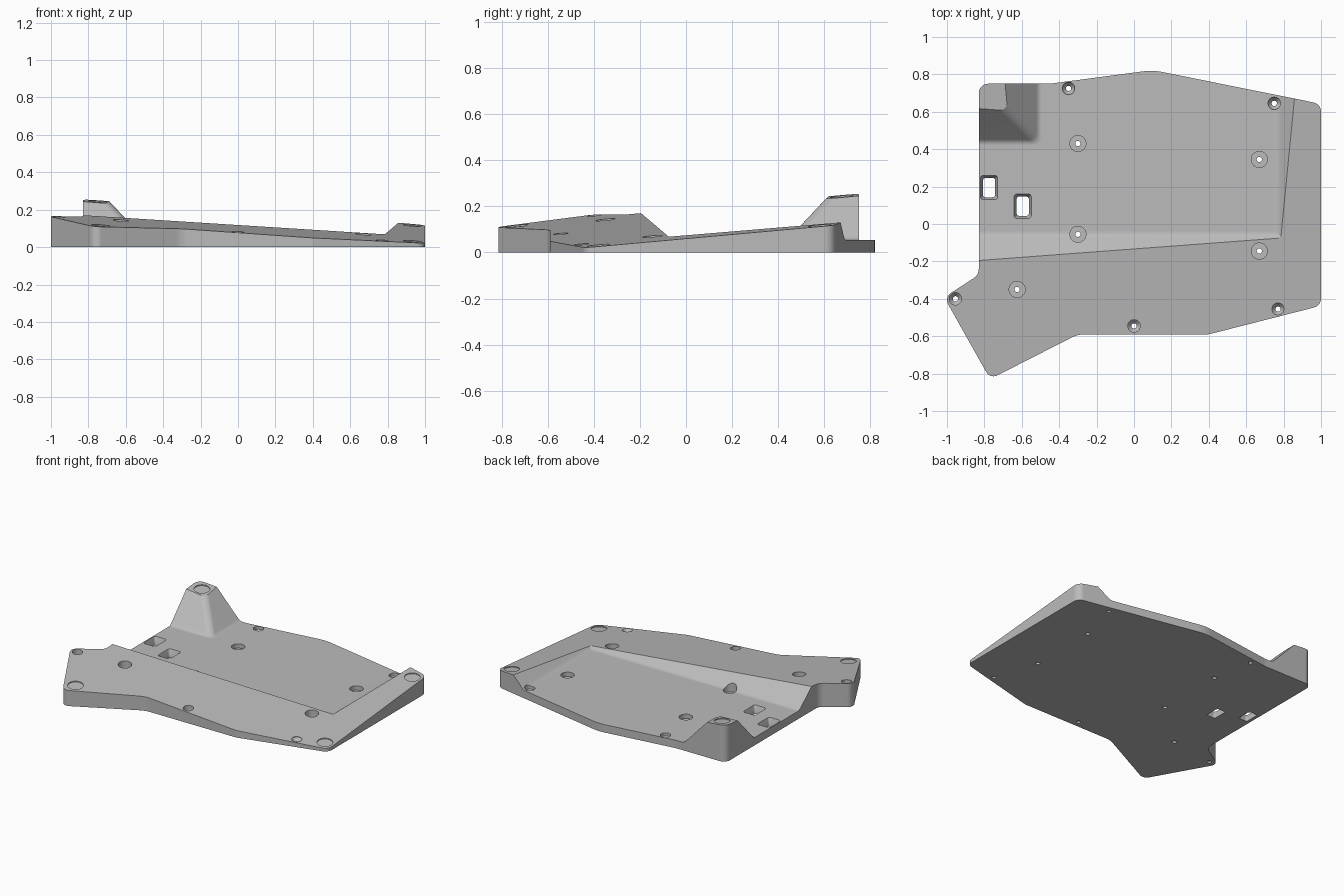
import bpy
import bmesh
from math import cos, sin, pi, tan
from mathutils import Vector

if "Cube" in bpy.data.objects:
    bpy.data.objects.remove(bpy.data.objects["Cube"], do_unlink=True)

FLOOR = 0.055


def tilt(x, y):
    """Height of the tilted top plane."""
    return 0.13 - 0.07 * x + 0.09 * y


def rounded(corners, steps=6):
    """Polygon from (x, y, radius) corners, each replaced by an arc."""
    pts = []
    for i, (x, y, r) in enumerate(corners):
        p = Vector((x, y))
        if r == 0:
            pts.append(p)
            continue
        a = (Vector(corners[i - 1][:2]) - p).normalized()
        b = (Vector(corners[(i + 1) % len(corners)][:2]) - p).normalized()
        half = a.angle(b) / 2
        mid = (a + b).normalized()
        centre = p + mid * (r / sin(half))
        start = p + a * (r / tan(half)) - centre
        end = p + b * (r / tan(half)) - centre
        sweep = start.angle(end)
        for k in range(steps + 1):
            t = k / steps
            arc = (start * sin((1 - t) * sweep) + end * sin(t * sweep)) / sin(sweep)
            pts.append(centre + arc)
    return pts


def circle(x, y, r, n=32):
    return [Vector((x + r * cos(2 * pi * k / n), y + r * sin(2 * pi * k / n)))
            for k in range(n)]


def slot(x, y, w, h):
    return rounded([(x - w, y - h, 0.015), (x + w, y - h, 0.015),
                    (x + w, y + h, 0.015), (x - w, y + h, 0.015)], 4)


def loft(name, rings):
    """Closed solid through (points, height) rings; height may be a function."""
    bm = bmesh.new()
    loops = [[bm.verts.new((p.x, p.y, z(p.x, p.y) if callable(z) else z)) for p in pts]
             for pts, z in rings]
    n = len(loops[0])
    for low, high in zip(loops, loops[1:]):
        for i in range(n):
            j = (i + 1) % n
            bm.faces.new((low[i], low[j], high[j], high[i]))
    bm.faces.new(loops[0])
    bm.faces.new(loops[-1])
    bmesh.ops.recalc_face_normals(bm, faces=bm.faces)
    mesh = bpy.data.meshes.new(name)
    bm.to_mesh(mesh)
    bm.free()
    obj = bpy.data.objects.new(name, mesh)
    bpy.context.collection.objects.link(obj)
    return obj


def carve(rings):
    """Cut a lofted solid out of the case."""
    cutter = loft("cutter", rings)
    cutter.hide_render = True
    mod = case.modifiers.new("cut", 'BOOLEAN')
    mod.operation = 'DIFFERENCE'
    mod.solver = 'EXACT'
    mod.object = cutter
    bpy.ops.object.modifier_apply(modifier=mod.name)
    bpy.data.objects.remove(cutter, do_unlink=True)


# Solid body: rounded outline, flat base and tilted top
outline = rounded([
    (-0.83, 0.75, 0.05), (-0.45, 0.75, 0.2), (0.1, 0.823, 0.3), (1.0, 0.642, 0.05),
    (1.0, -0.437, 0.05), (0.4, -0.59, 0.1), (-0.3, -0.59, 0.15), (-0.769, -0.829, 0.045),
    (-1.015, -0.392, 0.045), (-0.83, -0.272, 0.06)])
case = loft("case_bottom", [(outline, 0), (outline, tilt)])
bpy.context.view_layer.objects.active = case
case.select_set(True)


# Flat pocket with sloping walls that leaves the tall rear corner standing
def pocket(d):
    w = d * 1.25
    return rounded([(-1.5, -0.06 - w, 0), (0.77 + w, -0.06 - w, 0.01), (0.77 + w, 1.5, 0),
                    (-0.51 - d, 1.5, 0), (-0.51 - d, 0.44 + d, 0.04), (-1.5, 0.44 + d, 0)])


carve([(pocket(-0.018), FLOOR), (pocket(-0.006), FLOOR + 0.001),
       (pocket(0.004), FLOOR + 0.007), (pocket(0.013), FLOOR + 0.0145),
       (pocket(0.23), FLOOR + 0.245)])

# Tapered screw holes near the rim
for x, y in [(-0.35, 0.725), (0.75, 0.645), (-0.955, -0.4), (0.77, -0.455), (0, -0.545)]:
    carve([(circle(x, y, 0.014), -0.1), (circle(x, y, 0.014), 0.012),
           (circle(x, y, 0.033), 0.035), (circle(x, y, 0.033), 0.4)])

# Flat-bottomed screw holes
for x, y in [(-0.3, 0.43), (0.67, 0.345), (-0.3, -0.055), (0.67, -0.145), (-0.625, -0.35)]:
    carve([(circle(x, y, 0.014), -0.1), (circle(x, y, 0.014), 0.025),
           (circle(x, y, 0.043), 0.025), (circle(x, y, 0.043), 0.4)])

# Two cable slots with flared rims
for x, y in [(-0.775, 0.195), (-0.595, 0.095)]:
    carve([(slot(x, y, 0.033, 0.052), -0.1), (slot(x, y, 0.033, 0.052), 0.02),
           (slot(x, y, 0.046, 0.065), FLOOR), (slot(x, y, 0.046, 0.065), 0.1)])

# Shallow seats for the corner feet
for x, y in [(-0.75, 0.675), (0.935, 0.58), (0.935, -0.38), (-0.735, -0.735)]:
    seat = circle(x, y, 0.05)
    carve([(seat, lambda u, v: tilt(u, v) - 0.006), (seat, lambda u, v: tilt(u, v) + 0.1)])

# Plain grey plastic
grey = bpy.data.materials.new("grey_plastic")
grey.use_nodes = True
colour = (0.5, 0.5, 0.5, 1)
grey.diffuse_color = colour
grey.node_tree.nodes["Principled BSDF"].inputs["Base Color"].default_value = colour
case.data.materials.clear()
case.data.materials.append(grey)
for poly in case.data.polygons:
    poly.material_index = 0

# Smooth fillets with crisp edges and flat faces
bpy.ops.object.shade_smooth_by_angle(angle=0.5)
weighted = case.modifiers.new("flat_faces", 'WEIGHTED_NORMAL')
weighted.keep_sharp = True
